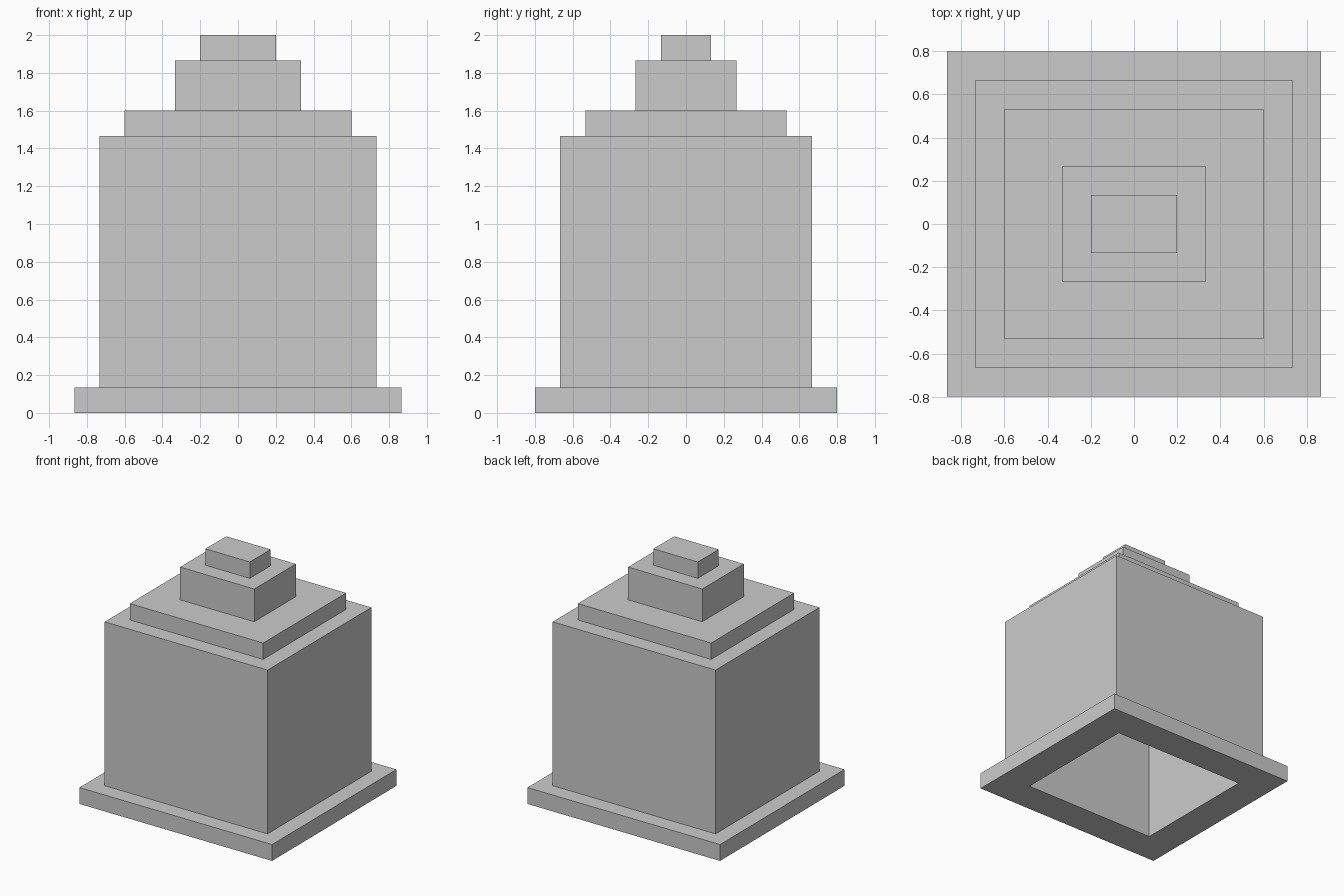
import bpy, bmesh

if "Cube" in bpy.data.objects:
    bpy.data.objects.remove(bpy.data.objects["Cube"])

U = 2 / 15  # grid unit: every step is a multiple of this


def stepped_shell(name, profile):
    """Loft rectangles (half width in x, height), in grid units; cap both ends."""
    bm = bmesh.new()
    rings = []
    for hx, z in profile:
        hy = hx - 0.5  # depth is one unit less than width
        rings.append([bm.verts.new((sx * hx * U, sy * hy * U, z * U))
                      for sx, sy in ((-1, -1), (1, -1), (1, 1), (-1, 1))])
    for a, b in zip(rings, rings[1:]):
        for i in range(4):
            j = (i + 1) % 4
            bm.faces.new((a[i], a[j], b[j], b[i]))
    bm.faces.new(rings[0])
    bm.faces.new(rings[-1])
    bmesh.ops.recalc_face_normals(bm, faces=bm.faces)
    mesh = bpy.data.meshes.new(name)
    bm.to_mesh(mesh)
    bm.free()
    obj = bpy.data.objects.new(name, mesh)
    bpy.context.collection.objects.link(obj)
    return obj


# Hollow body: inner ceiling, down the inside, around the rim, up the outside
stepped_shell("hollow_body", [(4.5, 10), (4.5, 0), (6.5, 0), (6.5, 1),
                              (5.5, 1), (5.5, 11)])

# Stepped crown on top
stepped_shell("stepped_crown", [(4.5, 11), (4.5, 12), (2.5, 12), (2.5, 14),
                                (1.5, 14), (1.5, 15)])
